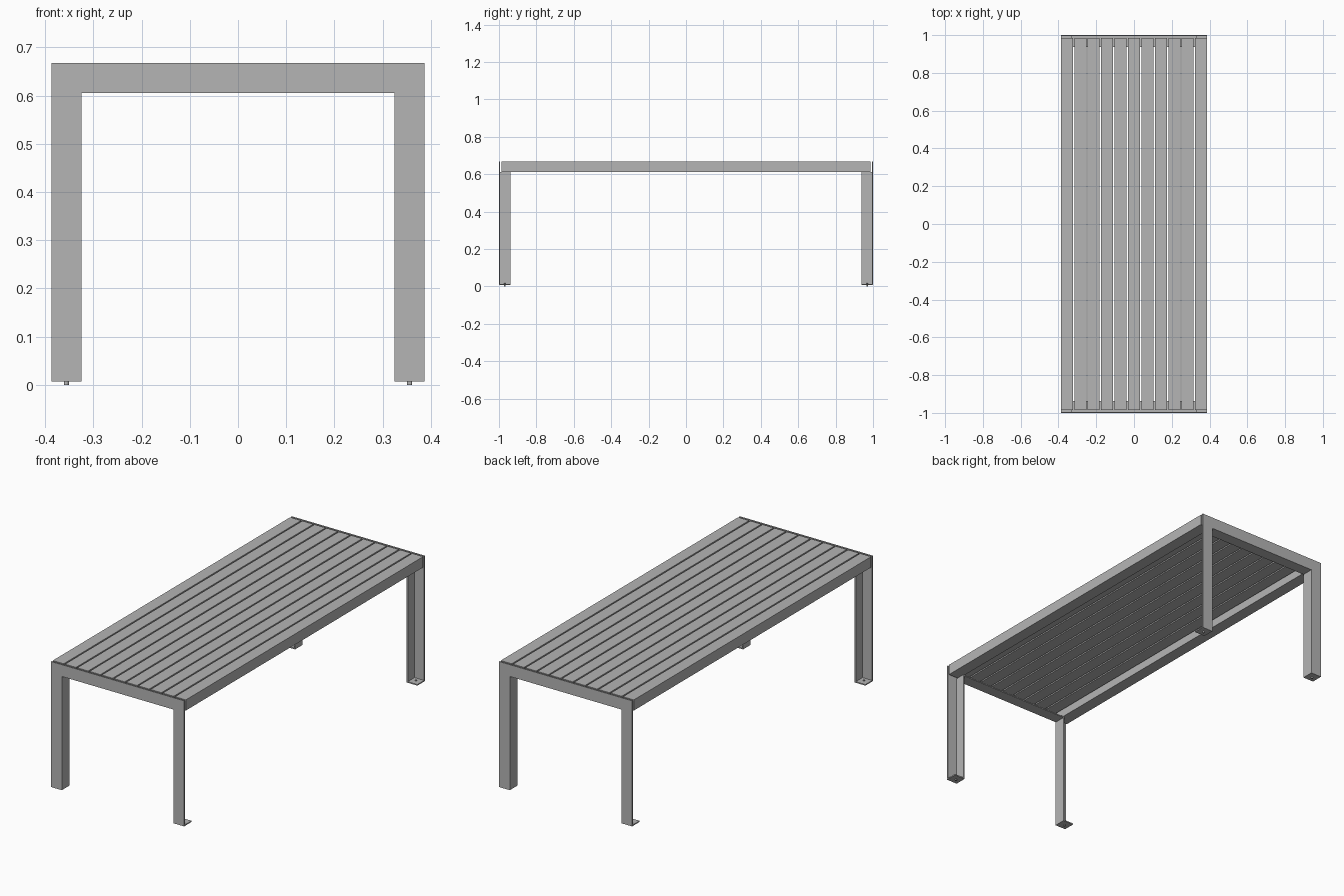
import bpy
import bmesh
from mathutils import Vector

cube = bpy.data.objects.get("Cube")
if cube:
    bpy.data.objects.remove(cube, do_unlink=True)

# Overall sizes
HALF_X, HALF_Y, TOP = 0.387, 1.0, 0.667
BAR = 0.062          # width of the angle profile and the side rails
SHEET = 0.006        # metal thickness
FOOT_Z = 0.007       # underside of the legs
SLATS = 11
GAP = 0.0075
SLAT_W = (2 * HALF_X - (SLATS - 1) * GAP) / SLATS
SLAT_END = HALF_Y - 0.014

grey = bpy.data.materials.new("painted grey metal")
grey.use_nodes = True
color = (0.46, 0.46, 0.46, 1)
grey.diffuse_color = color
grey.node_tree.nodes["Principled BSDF"].inputs["Base Color"].default_value = color


def finish(name, bm):
    bmesh.ops.recalc_face_normals(bm, faces=bm.faces)
    mesh = bpy.data.meshes.new(name)
    bm.to_mesh(mesh)
    bm.free()
    mesh.materials.append(grey)
    obj = bpy.data.objects.new(name, mesh)
    bpy.context.collection.objects.link(obj)
    return obj


def box(name, low, high):
    low, high = Vector(low), Vector(high)
    bm = bmesh.new()
    bmesh.ops.create_cube(bm, size=1)
    for v in bm.verts:
        v.co = (low + high) / 2 + v.co * (high - low)
    return finish(name, bm)


def portal(name, inset, y0, y1):
    """Upside-down U plate between the outer outline and an inset one."""
    outer_inset, inner_inset = inset

    def outline(d):
        x, z = HALF_X - d, TOP - d
        return [(-x, FOOT_Z), (-x, z), (x, z), (x, FOOT_Z)]

    bm = bmesh.new()
    outer = [bm.verts.new((x, y0, z)) for x, z in outline(outer_inset)]
    inner = [bm.verts.new((x, y0, z)) for x, z in outline(inner_inset)]
    faces = [bm.faces.new((outer[i], outer[i + 1], inner[i + 1], inner[i]))
             for i in range(3)]
    solid = bmesh.ops.extrude_face_region(bm, geom=faces)
    moved = [v for v in solid["geom"] if isinstance(v, bmesh.types.BMVert)]
    bmesh.ops.translate(bm, verts=moved, vec=(0, y1 - y0, 0))
    return finish(name, bm)


for side, end in ((-1, "front"), (1, "back")):
    # End frame: a face plate with a flange along its inner edge
    portal(end + "_frame_plate", (0, BAR),
           side * HALF_Y, side * (HALF_Y - SHEET))
    portal(end + "_frame_flange", (BAR - SHEET, BAR),
           side * (HALF_Y - SHEET), side * (HALF_Y - BAR))

    for s, hand in ((-1, "right"), (1, "left")):
        # Foot plate closing the open angle of the leg
        xs = sorted((s * HALF_X, s * (HALF_X - BAR)))
        ys = sorted((side * (HALF_Y - SHEET), side * (HALF_Y - BAR)))
        box(f"{end}_{hand}_foot_plate", (xs[0], ys[0], FOOT_Z),
            (xs[1], ys[1], FOOT_Z + SHEET))

        # Levelling pin through the foot plate
        bm = bmesh.new()
        bmesh.ops.create_cone(bm, cap_ends=True, segments=12,
                              radius1=0.005, radius2=0.005, depth=0.018)
        bmesh.ops.translate(bm, verts=bm.verts, vec=(
            s * (HALF_X - BAR / 2), side * (HALF_Y - BAR / 2), 0.009))
        finish(f"{end}_{hand}_foot_pin", bm)

# Table top: deep rails on both long sides, thin slats between them
for i in range(SLATS):
    x = -HALF_X + i * (SLAT_W + GAP)
    rail = i in (0, SLATS - 1)
    name = "side_rail" if rail else "slat"
    bottom = TOP - BAR + SHEET if rail else TOP - 0.02
    box(name, (x, -SLAT_END, bottom), (x + SLAT_W, SLAT_END, TOP))
